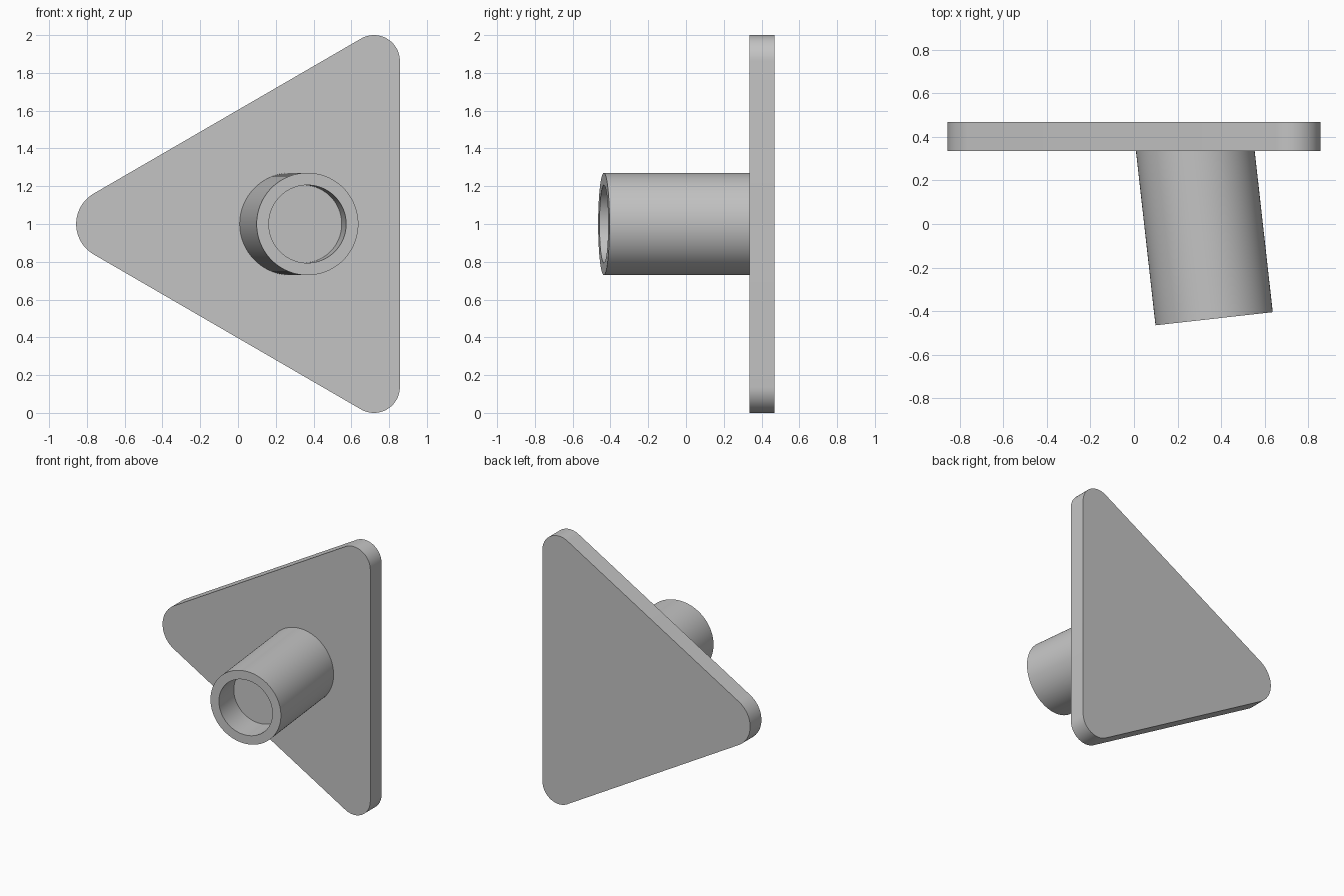
import bpy
import bmesh
from math import cos, sin, radians
from mathutils import Matrix, Vector

# Remove the default cube
cube = bpy.data.objects.get("Cube")
if cube:
    bpy.data.objects.remove(cube, do_unlink=True)

# Single grey material
GREY = (0.55, 0.55, 0.55, 1.0)
grey = bpy.data.materials.new("grey")
grey.use_nodes = True
grey.diffuse_color = GREY
grey.node_tree.nodes["Principled BSDF"].inputs["Base Color"].default_value = GREY


def finish(bm, name):
    """Turn a bmesh into a named, smooth-shaded object with sharp edges kept."""
    bmesh.ops.recalc_face_normals(bm, faces=bm.faces)
    mesh = bpy.data.meshes.new(name)
    bm.to_mesh(mesh)
    bm.free()
    mesh.materials.append(grey)
    obj = bpy.data.objects.new(name, mesh)
    bpy.context.collection.objects.link(obj)
    bpy.ops.object.select_all(action="DESELECT")
    obj.select_set(True)
    bpy.context.view_layer.objects.active = obj
    bpy.ops.object.shade_smooth_by_angle(angle=radians(30))
    return obj


# Triangular plate: three rounded corners (centre x, centre z, radius, start angle)
FRONT, BACK = 0.335, 0.468
corners = [(0.72, 1.863, 0.137, 0), (-0.671, 1.0, 0.186, 120), (0.72, 0.137, 0.137, 240)]
STEPS = 20
bm = bmesh.new()
outline = []
for cx, cz, r, start in corners:
    for i in range(STEPS + 1):
        a = radians(start + 120 * i / STEPS)
        outline.append(bm.verts.new((cx + r * cos(a), FRONT, cz + r * sin(a))))
face = bm.faces.new(outline)
ext = bmesh.ops.extrude_face_region(bm, geom=[face], use_keep_orig=True)
moved = [v for v in ext["geom"] if isinstance(v, bmesh.types.BMVert)]
bmesh.ops.translate(bm, verts=moved, vec=(0, BACK - FRONT, 0))
finish(bm, "triangular_plate")

# Tilted tube with a blind bore: profile (radius, distance from the open end)
TILT = radians(6.4)
OUTER, INNER, BORE, LENGTH = 0.271, 0.206, 0.21, 0.83
profile = [(0, BORE), (INNER, BORE), (INNER, 0), (OUTER, 0), (OUTER, LENGTH), (0, LENGTH)]
bm = bmesh.new()
verts = [bm.verts.new((r, 0, d)) for r, d in profile]
edges = [bm.edges.new(pair) for pair in zip(verts, verts[1:])]
bmesh.ops.spin(bm, geom=verts + edges, cent=(0, 0, 0), axis=(0, 0, 1),
               angle=radians(360), steps=96)
bmesh.ops.remove_doubles(bm, verts=bm.verts, dist=0.0005)
place = (Matrix.Translation(Vector((0.368, -0.435, 1.0)))
         @ Matrix.Rotation(TILT, 4, "Z") @ Matrix.Rotation(radians(-90), 4, "X"))
bm.transform(place)
finish(bm, "tilted_tube")
